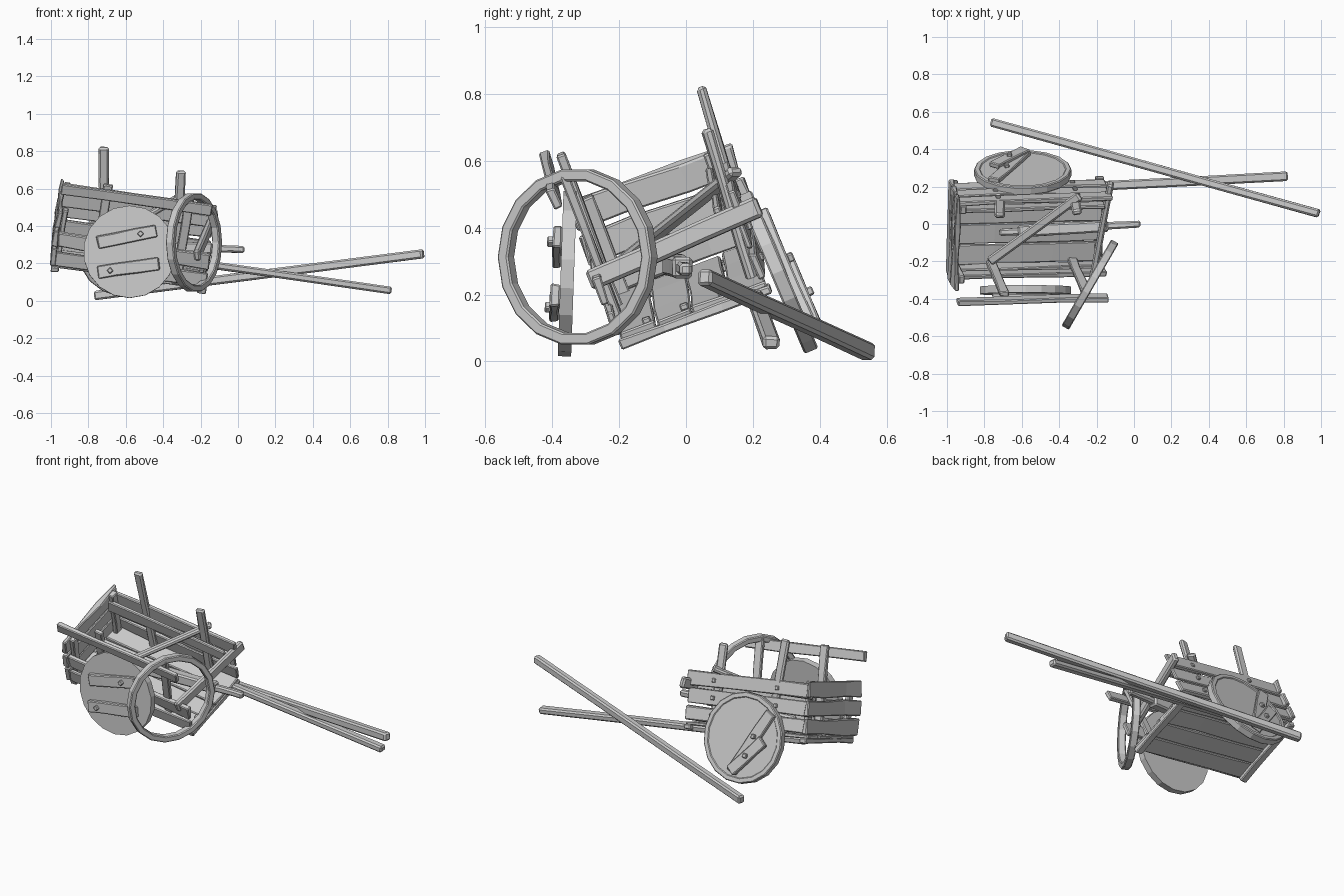
import bpy, bmesh, random
from math import radians, cos, sin, pi
from mathutils import Matrix, Vector

if "Cube" in bpy.data.objects:
    bpy.data.objects.remove(bpy.data.objects["Cube"])

random.seed(4)

def rot(a, axis):
    return Matrix.Rotation(radians(a), 4, axis)

def finish(name, bm, mat, bevel=0.0):
    bm.transform(mat)
    bmesh.ops.recalc_face_normals(bm, faces=bm.faces)
    me = bpy.data.meshes.new(name)
    bm.to_mesh(me)
    bm.free()
    ob = bpy.data.objects.new(name, me)
    bpy.context.collection.objects.link(ob)
    if bevel:
        m = ob.modifiers.new("worn_edges", 'BEVEL')
        m.width, m.segments = bevel, 1
    return ob

def plank(name, size, loc, frame=Matrix(), wobble=0.004, bevel=0.005, turn=Matrix()):
    """Rough-hewn board, cut along its longest side and slightly warped."""
    bm = bmesh.new()
    bmesh.ops.create_cube(bm, size=1)
    bmesh.ops.scale(bm, vec=size, verts=bm.verts)
    ax = max(range(3), key=lambda i: size[i])
    if wobble:
        normal = Vector([float(i == ax) for i in range(3)])
        for f in (-0.2, 0.18):
            bmesh.ops.bisect_plane(bm, geom=bm.verts[:] + bm.edges[:] + bm.faces[:],
                                   plane_co=normal * f * size[ax], plane_no=normal)
        for v in bm.verts:
            v.co += Vector([random.uniform(-1, 1) * wobble for _ in range(3)])
    return finish(name, bm, frame @ Matrix.Translation(loc) @ turn, bevel)

def beam(name, a, b, w, h, wobble=0.002, bevel=0.009):
    """Straight timber between two world points, w across and h upright."""
    a, b = Vector(a), Vector(b)
    x = (b - a).normalized()
    y = Vector((0, 0, 1)).cross(x).normalized()
    z = x.cross(y)
    m = Matrix((x, y, z)).transposed().to_4x4()
    m.translation = (a + b) / 2
    return plank(name, ((b - a).length, w, h), (0, 0, 0), m, wobble, bevel)

def ring(name, r0, r1, depth, mat, n=18):
    bm = bmesh.new()
    prof = ((r0, -depth / 2), (r1, -depth / 2), (r1, depth / 2), (r0, depth / 2))
    loops = [[bm.verts.new((r * cos(2 * pi * i / n), r * sin(2 * pi * i / n), z))
              for r, z in prof] for i in range(n)]
    for i in range(n):
        p, q = loops[i], loops[(i + 1) % n]
        for k in range(4):
            bm.faces.new((p[k], p[(k + 1) % 4], q[(k + 1) % 4], q[k]))
    return finish(name, bm, mat, 0.005)

def disc(name, r, depth, mat, n=18):
    bm = bmesh.new()
    bmesh.ops.create_cone(bm, cap_ends=True, segments=n, radius1=r, radius2=r, depth=depth)
    return finish(name, bm, mat)

def cleat(name, x, y, angle, length, mat, z, bolt):
    m = mat @ Matrix.Translation((x, y, z)) @ rot(angle, 'Z')
    plank(name, (length, 0.068, 0.028), (0, 0, 0), m, 0.003)
    plank(name + "_bolt", (0.026, 0.026, 0.02), (bolt, 0, 0.02), m, 0, 0.004, rot(35, 'Z'))

# Tilted cart bed frame
bed = (Matrix.Translation((-0.58, 0.005, 0.222)) @ rot(1.5, 'Z') @ rot(8.3, 'Y') @ rot(20.5, 'X'))

# Floor boards and cross bearers
for i in range(4):
    plank(f"floor_board_{i}", (0.83, 0.113, 0.022), (0, -0.174 + i * 0.116, -0.012), bed)
for i, x in enumerate((-0.39, 0.4)):
    plank(f"floor_bearer_{i}", (0.045, 0.48, 0.03), (x, 0, -0.032), bed)
for i, y in enumerate((-0.14, -0.02, 0.1)):
    plank(f"floor_bolt_{i}", (0.026, 0.026, 0.02), (0.39, y, 0.006), bed, 0, 0.004)

# Far side wall: full boards and an inner rail
for i in range(3):
    plank(f"far_side_board_{i}", (0.84, 0.024, 0.083), (0.0, 0.228, 0.045 + i * 0.1), bed, 0.006)
    for k, x in enumerate((-0.19, 0.24)):
        plank(f"far_nut_{i}_{k}", (0.024, 0.016, 0.024), (x, 0.244, 0.045 + i * 0.1), bed, 0, 0.004)
plank("far_inner_board", (0.8, 0.02, 0.075), (-0.01, 0.172, 0.22), bed, 0.004)

# Tall far posts
beam("far_post_back", (-0.715, 0.21, 0.26), (-0.718, 0.045, 0.822), 0.053, 0.03)
beam("far_post_front", (-0.33, 0.21, 0.2), (-0.305, 0.062, 0.695), 0.05, 0.03)

# Near side wall: low boards, leaning posts, loose top rail
for i in range(2):
    plank(f"near_side_board_{i}", (0.82, 0.024, 0.08), (0.01, -0.238, 0.035 + i * 0.105), bed, 0.006)
for i, x in enumerate((-0.18, 0.26)):
    plank(f"near_post_{i}", (0.05, 0.028, 0.5), (x, -0.22, 0.235), bed, 0.003)
plank("near_top_rail", (0.81, 0.026, 0.062), (-0.02, -0.272, 0.445), bed, 0.004)

# Tailgate boards with corner posts
for i in range(3):
    plank(f"tailgate_board_{i}", (0.028, 0.52, 0.09), (-0.412, 0, 0.045 + i * 0.106), bed, 0.007)
for i, y in enumerate((-0.2, 0.195)):
    plank(f"tailgate_post_{i}", (0.03, 0.045, 0.32), (-0.384, y, 0.145), bed, 0.003)

# Fallen crossbar, diagonal board and axle lying in the bed
beam("front_crossbar", (-0.22, -0.29, 0.24), (-0.125, 0.22, 0.465), 0.036, 0.062)
beam("diagonal_board", (-0.77, -0.2, 0.29), (-0.29, 0.15, 0.57), 0.05, 0.03)
beam("axle_body", (-0.62, -0.04, 0.29), (-0.14, -0.01, 0.28), 0.062, 0.062)
beam("axle_back_end", (-0.72, -0.046, 0.292), (-0.6, -0.039, 0.29), 0.038, 0.038)
beam("axle_front_end", (-0.16, -0.011, 0.28), (0.035, 0.0, 0.275), 0.038, 0.038)

# Shafts: one still attached, one on the ground
beam("attached_shaft", (-0.95, 0.165, 0.305), (0.82, 0.255, 0.055), 0.05, 0.04)
beam("loose_shaft", (-0.765, 0.545, 0.028), (0.99, 0.055, 0.252), 0.045, 0.05)

# Near wheel: bare disc without its rim
near = Matrix.Translation((-0.58, -0.355, 0.262)) @ rot(88, 'X')
disc("near_wheel_disc", 0.247, 0.04, near)
cleat("near_cleat_0", -0.015, 0.08, 11, 0.32, near, 0.034, 0.075)
cleat("near_cleat_1", -0.005, -0.088, 8, 0.33, near, 0.034, -0.1)

# Loose rim standing at the front corner
ring("loose_rim", 0.23, 0.266, 0.045,
     Matrix.Translation((-0.235, -0.324, 0.312)) @ rot(60, 'Z') @ rot(90, 'X'))

# Far wheel: disc and rim leaning on the cart
far = Matrix.Translation((-0.595, 0.275, 0.267)) @ rot(-67, 'X')
disc("far_wheel_disc", 0.235, 0.036, far)
ring("far_wheel_rim", 0.228, 0.26, 0.045, far)
cleat("far_cleat_0", -0.07, 0.01, 66, 0.42, far, 0.032, -0.04)
cleat("far_cleat_1", -0.07, 0.09, 52, 0.27, far, 0.046, 0.0)
